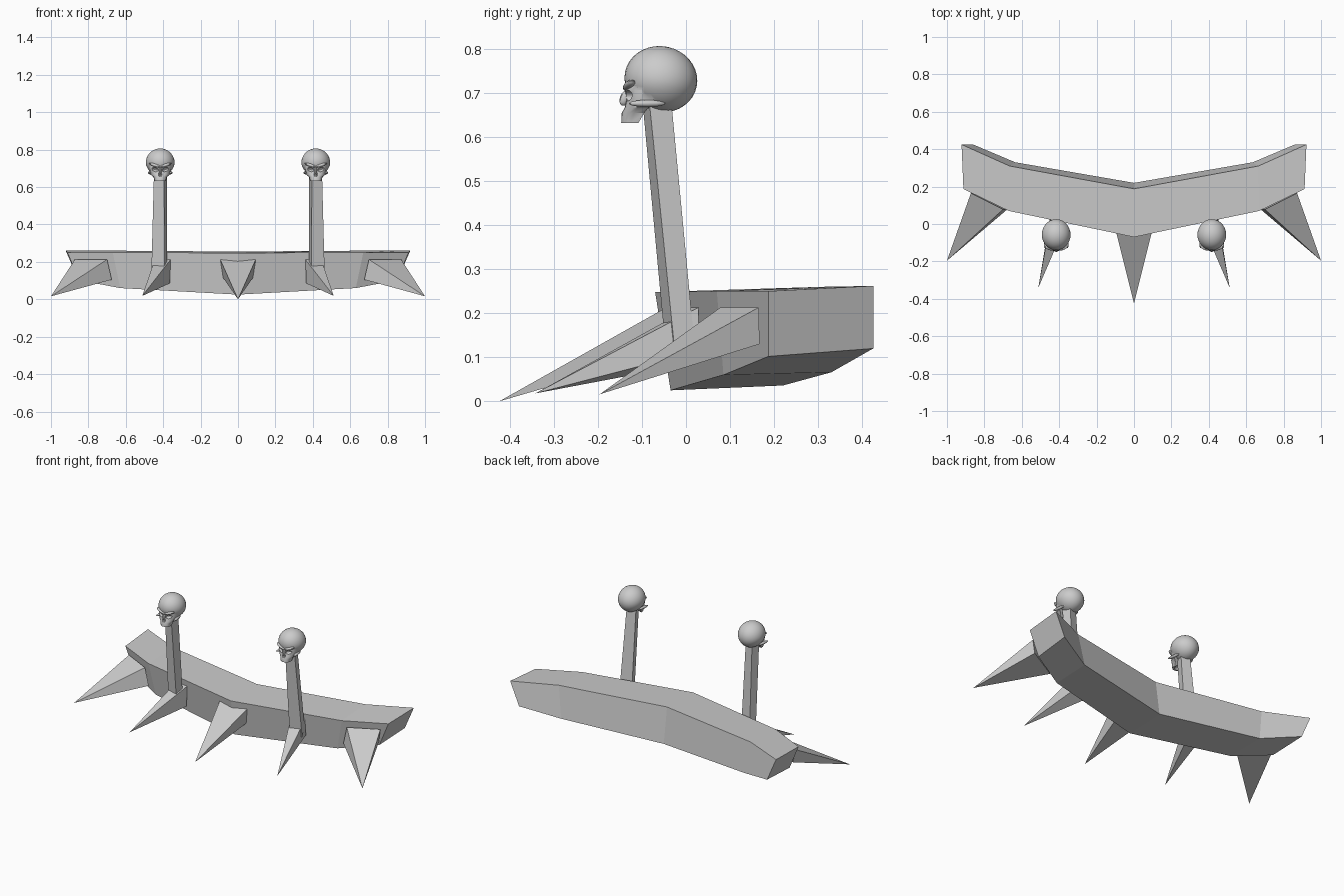
import bpy, bmesh
from math import radians, sin, cos, pi
from mathutils import Matrix, Vector

if "Cube" in bpy.data.objects:
    bpy.data.objects.remove(bpy.data.objects["Cube"])


def make(name, verts, faces):
    me = bpy.data.meshes.new(name)
    bm = bmesh.new()
    vs = [bm.verts.new(v) for v in verts]
    for f in faces:
        bm.faces.new([vs[i] for i in f])
    bmesh.ops.recalc_face_normals(bm, faces=bm.faces)
    bm.to_mesh(me)
    bm.free()
    ob = bpy.data.objects.new(name, me)
    bpy.context.collection.objects.link(ob)
    return ob


def loft(name, rings):
    n = len(rings[0])
    verts = [v for r in rings for v in r]
    faces = [(i * n + j, i * n + (j + 1) % n, (i + 1) * n + (j + 1) % n, (i + 1) * n + j)
             for i in range(len(rings) - 1) for j in range(n)]
    faces += [tuple(range(n)), tuple(range(len(verts) - n, len(verts)))]
    return make(name, verts, faces)


def flip(pts, s):
    return [(x * s, y, z) for x, y, z in pts]


def spike(name, base, tip):
    return make(name, base + [tip], [(0, 1, 2, 3)] + [(i, (i + 1) % 4, 4) for i in range(4)])


def ball(name, loc, size, rot=(0, 0, 0), seg=24, rings=14):
    bm = bmesh.new()
    bmesh.ops.create_uvsphere(bm, u_segments=seg, v_segments=rings, radius=1)
    m = Matrix.Translation(loc)
    for a, ax in zip(rot, 'XYZ'):
        m = m @ Matrix.Rotation(radians(a), 4, ax)
    bm.transform(m @ Matrix.Diagonal((*size, 1)))
    me = bpy.data.meshes.new(name)
    bm.to_mesh(me)
    bm.free()
    ob = bpy.data.objects.new(name, me)
    bpy.context.collection.objects.link(ob)
    return ob


# bumper bar: sections listed top front, top back, bottom back, bottom front
mid = [(0, -.07, .248), (0, .188, .255), (0, .22, .036), (0, -.035, .025)]
bend = [(.67, .07, .25), (.665, .31, .26), (.635, .33, .066), (.63, .085, .06)]
end = [(.912, .187, .25), (.922, .425, .262), (.86, .425, .12), (.85, .187, .102)]
loft("bumper_bar", [flip(end, -1), flip(bend, -1), mid, bend, end])

# spikes
spike("centre_spike", [(-.095, -.045, .213), (.095, -.045, .213),
                       (.08, -.03, .115), (-.08, -.03, .115)], (0, -.424, 0))
mid_base = [(.36, .01, .213), (.445, .028, .213), (.45, .03, .115), (.365, .012, .085)]
end_base = [(.70, .078, .213), (.872, .165, .213), (.86, .167, .13), (.675, .08, .105)]

# skull pieces, built around x = 0
skull = ball("skull", (0, -.057, .731), (.077, .083, .075), (-12, 0, 0), 28, 18)
for v in skull.data.vertices:          # narrow the temples, flatten the base
    if v.co.z < .72:
        v.co.x *= 1 - 1.6 * (.72 - v.co.z)
    v.co.z = max(v.co.z, .646)

# face rings: height, half width, front, back
face_rings = []
for z, w, fy, by in [(.728, .058, -.130, -.07), (.706, .060, -.139, -.07), (.685, .055, -.135, -.075),
                     (.667, .052, -.139, -.085), (.654, .036, -.146, -.095), (.632, .030, -.147, -.108)]:
    ring = []
    for k in range(13):
        t = pi * k / 12
        ring.append((w * cos(t), by + (fy - by) * sin(t) ** .6, z))
    face_rings.append(ring)
parts = [loft("face", face_rings)]
for s in (1, -1):
    parts.append(ball("brow", (s * .029, -.129, .717), (.034, .012, .0085), (0, -18 * s, 14 * s), 14, 8))
    parts.append(ball("cheek_arch", (s * .055, -.088, .676), (.009, .042, .008), (0, 0, 8 * s), 12, 8))
parts.append(ball("nose_bridge", (0, -.139, .688), (.008, .011, .018), (-20, 0, 0), 10, 8))

# sockets and nose opening
cuts = [ball("eye_cutter", (s * .029, -.142, .694), (.020, .030, .0125), (0, -18 * s, 0), 16, 10)
        for s in (1, -1)]
cuts += [ball("nose_cutter", (s * .006, -.15, .667), (.0055, .018, .011), (0, 14 * s, 0), 12, 8)
         for s in (1, -1)]
cuts.append(ball("palate_cutter", (0, -.105, .628), (.022, .034, .018), (0, 0, 0), 14, 8))

for o, op in [(p, 'UNION') for p in parts] + [(c, 'DIFFERENCE') for c in cuts]:
    m = skull.modifiers.new("bool", 'BOOLEAN')
    m.object, m.operation, m.solver = o, op, 'EXACT'
bpy.context.view_layer.update()
skull_mesh = bpy.data.meshes.new_from_object(skull.evaluated_get(bpy.context.evaluated_depsgraph_get()))
for o in [skull] + parts + cuts:
    bpy.data.objects.remove(o)
skull_mesh.shade_smooth()
skull_mesh.set_sharp_from_angle(angle=radians(35))


# mirrored spikes, posts and skulls
def post_ring(cx, cy, z, w, d, tilt=0):
    r = Matrix.Rotation(radians(16), 3, 'Z')
    return [tuple(Vector((cx, cy, z + tilt * b)) + r @ Vector((a * w, b * d, 0)))
            for a, b in ((-1, -1), (1, -1), (1, 1), (-1, 1))]


low = post_ring(.422, -.016, .15, .037, .022, .02)
high = post_ring(.415, -.066, .68, .028, .026)
for s, side in ((1, "right"), (-1, "left")):
    spike(side + "_mid_spike", flip(mid_base, s), (.512 * s, -.342, .018))
    spike(side + "_end_spike", flip(end_base, s), (s, -.196, .016))
    loft(side + "_post", [flip(low, s), flip(high, s)])
    ob = bpy.data.objects.new(side + "_skull", skull_mesh)
    ob.location.x = .416 * s
    bpy.context.collection.objects.link(ob)
